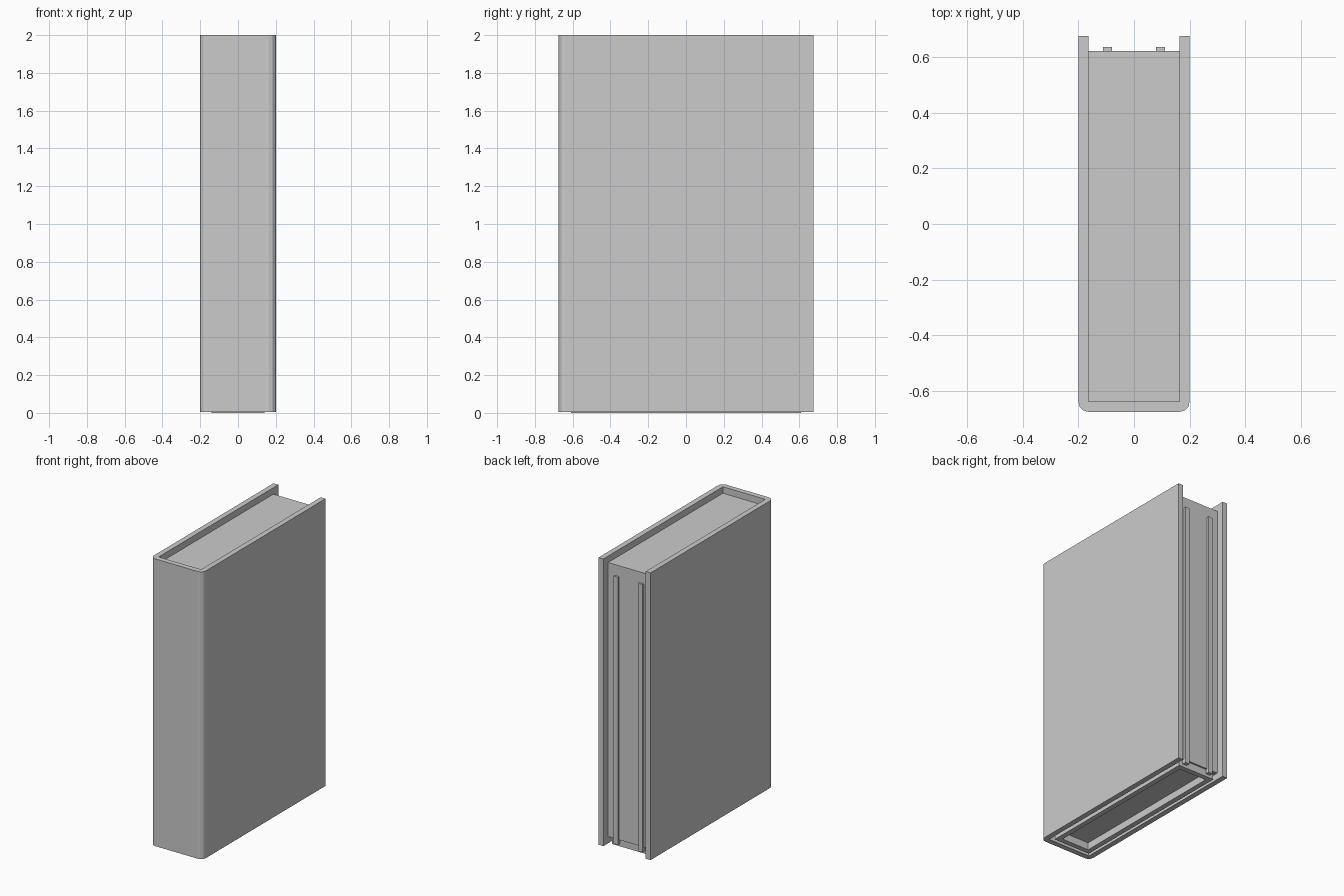
import bpy, bmesh, math

if "Cube" in bpy.data.objects:
    bpy.data.objects.remove(bpy.data.objects["Cube"])


def finish(name, bm):
    bmesh.ops.recalc_face_normals(bm, faces=bm.faces)
    mesh = bpy.data.meshes.new(name)
    bm.to_mesh(mesh)
    bm.free()
    obj = bpy.data.objects.new(name, mesh)
    bpy.context.collection.objects.link(obj)
    return obj


def prism(name, outline, z0, z1):
    """Extrude an xy outline from z0 to z1."""
    bm = bmesh.new()
    face = bm.faces.new([bm.verts.new((x, y, z0)) for x, y in outline])
    ext = bmesh.ops.extrude_face_region(bm, geom=[face])
    for v in ext["geom"]:
        if isinstance(v, bmesh.types.BMVert):
            v.co.z = z1
    return finish(name, bm)


def rect(x0, x1, y0, y1):
    return [(x0, y0), (x1, y0), (x1, y1), (x0, y1)]


def frame(name, hx, hy, wall, z0, z1):
    """Rectangular ring with an open centre."""
    bm = bmesh.new()
    loops = []
    for d, z in ((0, z0), (0, z1), (wall, z1), (wall, z0)):
        pts = rect(-hx + d, hx - d, -hy + d, hy - d)
        loops.append([bm.verts.new((x, y, z)) for x, y in pts])
    for i in range(4):
        a, b = loops[i], loops[(i + 1) % 4]
        for j in range(4):
            k = (j + 1) % 4
            bm.faces.new((a[j], a[k], b[k], b[j]))
    return finish(name, bm)


# U-shaped cover with rounded spine corners
W, D, T, R, STEPS = 0.2, 0.675, 0.037, 0.037, 3
right = [(W - T, -D + T), (W - T, D), (W, D)]
left_arc, right_arc = [], []
for i in range(STEPS + 1):
    a = math.pi / 2 * i / STEPS
    right_arc.append((W - R + R * math.cos(a), -D + R - R * math.sin(a)))
half = right + right_arc
outline = half + [(-x, y) for x, y in reversed(half)]
prism("cover", outline, 0.004, 2.0)

# Inner block, recessed at the top, bottom and back
prism("inner_block", rect(-W + T, W - T, -D + T, 0.622), 0.05, 1.955)

# Thin vertical rails on the open back edge
for side, label in ((-1, "left"), (1, "right")):
    x = side * 0.095
    prism("back_rail_" + label, rect(x - 0.016, x + 0.016, 0.605, 0.636), 0.02, 1.88)

# Raised foot ring underneath
frame("foot_ring", 0.14, 0.61, 0.035, 0.0, 0.052)
